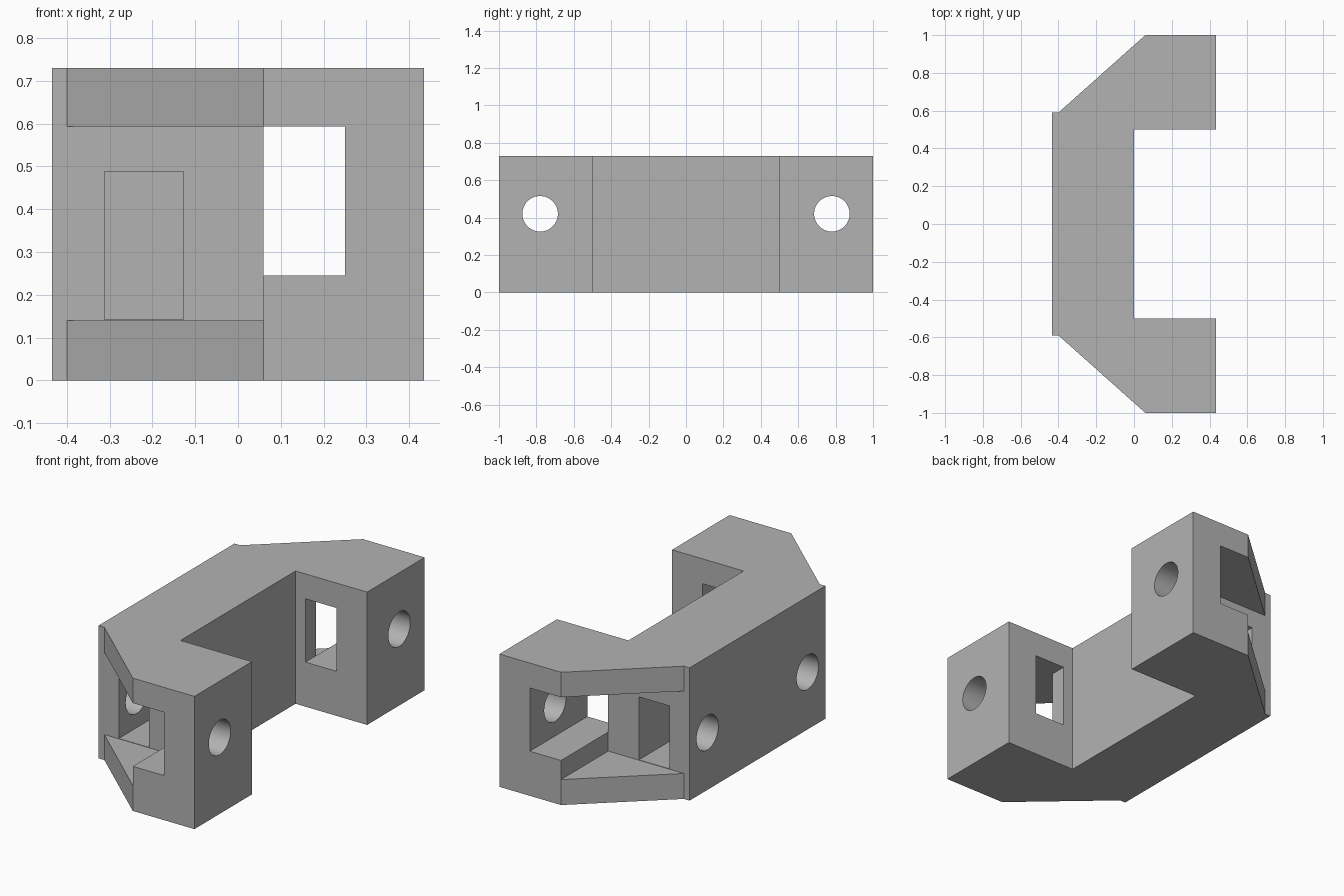
import bpy, bmesh, math
from mathutils import Matrix

default = bpy.data.objects.get("Cube")
if default:
    bpy.data.objects.remove(default, do_unlink=True)

grey = bpy.data.materials.new("plain grey")
grey.use_nodes = True
colour = (0.45, 0.45, 0.45, 1)
grey.diffuse_color = colour
grey.node_tree.nodes["Principled BSDF"].inputs["Base Color"].default_value = colour

HEIGHT = 0.73


def add_object(name, bm):
    bmesh.ops.recalc_face_normals(bm, faces=bm.faces)
    mesh = bpy.data.meshes.new(name)
    bm.to_mesh(mesh)
    bm.free()
    mesh.materials.append(grey)
    obj = bpy.data.objects.new(name, mesh)
    bpy.context.collection.objects.link(obj)
    return obj


def prism(name, outline, z0, z1):
    """Extrude a plan outline between two heights."""
    bm = bmesh.new()
    face = bm.faces.new([bm.verts.new((x, y, z0)) for x, y in outline])
    top = bmesh.ops.extrude_face_region(bm, geom=[face])["geom"]
    verts = [v for v in top if isinstance(v, bmesh.types.BMVert)]
    bmesh.ops.translate(bm, verts=verts, vec=(0, 0, z1 - z0))
    return add_object(name, bm)


def box(name, x0, x1, y0, y1, z0, z1):
    return prism(name, [(x0, y0), (x1, y0), (x1, y1), (x0, y1)], z0, z1)


def rod(name, x0, x1, y, z, radius):
    """Round cutter lying along x."""
    bm = bmesh.new()
    place = Matrix.Translation(((x0 + x1) / 2, y, z)) @ Matrix.Rotation(math.pi / 2, 4, "Y")
    bmesh.ops.create_cone(bm, cap_ends=True, segments=48, radius1=radius,
                          radius2=radius, depth=x1 - x0, matrix=place)
    return add_object(name, bm)


def cut(target, cutter):
    cutter.hide_render = True
    mod = target.modifiers.new("cut", "BOOLEAN")
    mod.operation = "DIFFERENCE"
    mod.solver = "EXACT"
    mod.object = cutter
    bpy.context.view_layer.objects.active = target
    bpy.ops.object.modifier_apply(modifier=mod.name)
    bpy.data.objects.remove(cutter, do_unlink=True)


# Bracket body: back bar, two arms and chamfered corners
half = [(0, 0.5), (0.435, 0.5), (0.435, 1), (0.06, 1), (-0.4, 0.59), (-0.435, 0.59)]
outline = half + [(x, -y) for x, y in reversed(half)]
bracket = prism("bracket_body", outline, 0, HEIGHT)

for side in (-1, 1):
    def span(a, b):
        return sorted((side * a, side * b))

    # Open corner between the two triangular flanges
    cut(bracket, box("corner_notch", -0.6, 0.06, *span(0.59, 1.2), 0.14, 0.593))
    # Slot through the arm
    cut(bracket, box("arm_slot", 0.06, 0.25, *span(0.4, 1.2), 0.245, 0.593))
    # Blind pocket in the end of the bar
    cut(bracket, box("bar_pocket", -0.312, -0.127, *span(0.25, 0.7), 0.142, 0.488))
    # Bolt holes in the arm and in the bar
    cut(bracket, rod("arm_hole", 0.15, 0.6, side * 0.78, 0.42, 0.095))
    cut(bracket, rod("bar_hole", -0.6, -0.22, side * 0.435, 0.315, 0.095))

# Smooth bolt holes, crisp edges elsewhere
bpy.ops.object.select_all(action="DESELECT")
bracket.select_set(True)
bpy.context.view_layer.objects.active = bracket
bpy.ops.object.shade_smooth_by_angle(angle=math.radians(30))
